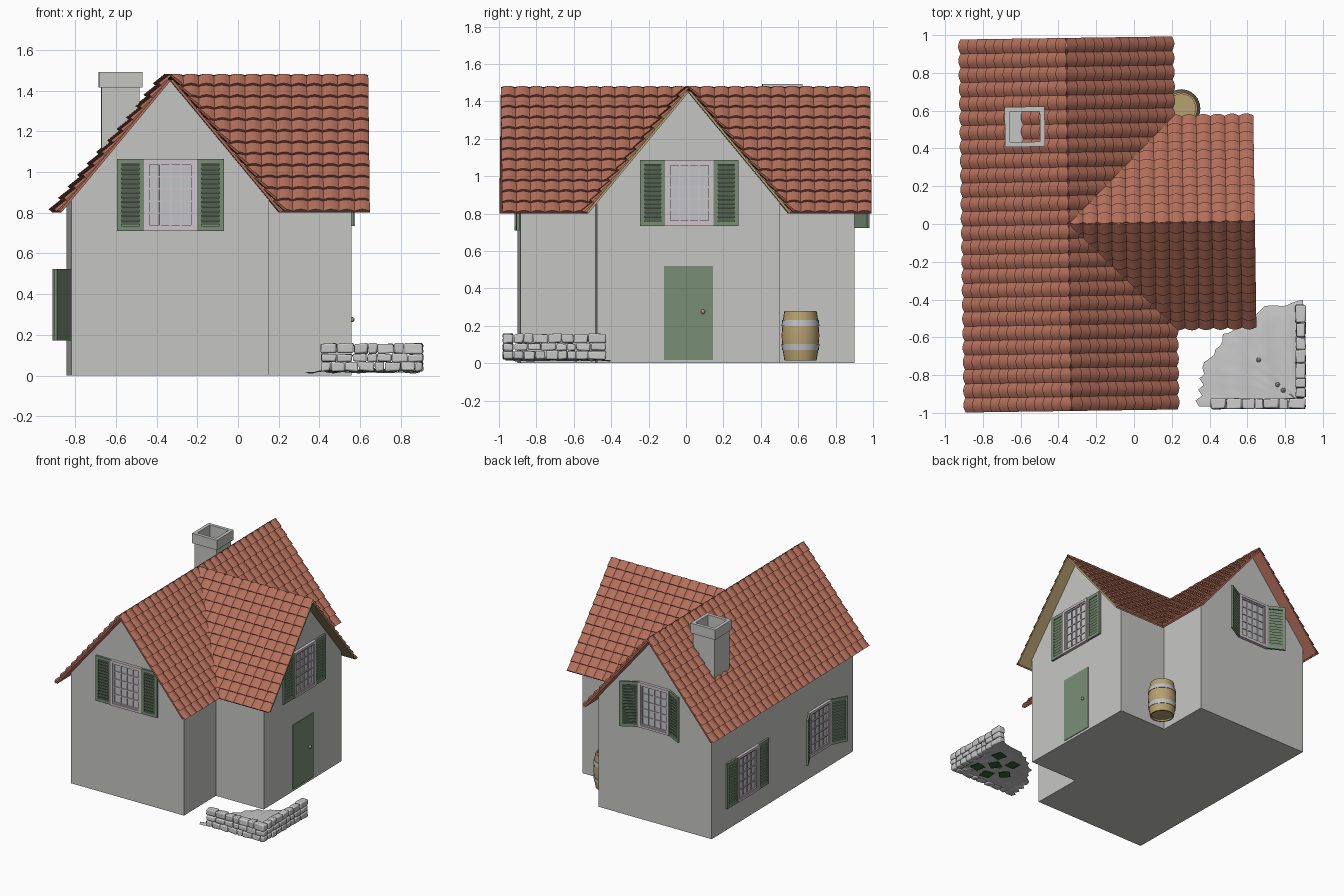
import bpy, bmesh, math, random
from mathutils import Matrix, Vector

if "Cube" in bpy.data.objects:
    bpy.data.objects.remove(bpy.data.objects["Cube"])

random.seed(4)
I4 = Matrix.Identity(4)
HOUSE = Matrix.Translation((-0.345, 0, 0)) @ Matrix.Rotation(0.0145, 4, 'Z')  # house stands slightly turned


def mat(name, r, g, b):
    m = bpy.data.materials.new(name)
    m.diffuse_color = (r, g, b, 1)
    m.use_nodes = True
    m.node_tree.nodes["Principled BSDF"].inputs["Base Color"].default_value = m.diffuse_color
    return m


PLASTER = mat("plaster_grey", 0.56, 0.56, 0.55)
TILE = mat("terracotta", 0.46, 0.16, 0.105)
WOOD = mat("tan_wood", 0.47, 0.35, 0.16)
GREEN = mat("shutter_green", 0.19, 0.27, 0.18)
FRAME = mat("window_white", 0.62, 0.55, 0.59)
GLASS = mat("window_glass", 0.54, 0.55, 0.56)
STONE = mat("stone", 0.58, 0.58, 0.58)
METAL = mat("hoop_metal", 0.52, 0.53, 0.55)
LEAF = mat("leaf_green", 0.03, 0.13, 0.04)
BRASS = mat("knob", 0.33, 0.3, 0.24)


def finish(bm, name, mats, world=HOUSE, smooth=None):
    me = bpy.data.meshes.new(name)
    bm.to_mesh(me)
    bm.free()
    for m in mats:
        me.materials.append(m)
    ob = bpy.data.objects.new(name, me)
    bpy.context.collection.objects.link(ob)
    ob.matrix_world = world
    if smooth:
        bpy.ops.object.select_all(action='DESELECT')
        ob.select_set(True)
        bpy.context.view_layer.objects.active = ob
        bpy.ops.object.shade_smooth_by_angle(angle=math.radians(smooth))
    return ob


def box(bm, lo, hi, m=I4, idx=0):
    lo, hi = Vector(lo), Vector(hi)
    mx = m @ Matrix.Translation((lo + hi) / 2) @ Matrix.Diagonal((*(hi - lo), 1))
    vs = bmesh.ops.create_cube(bm, size=1, matrix=mx)['verts']
    for f in {f for v in vs for f in v.link_faces}:
        f.material_index = idx
    return vs


def lathe(bm, prof, n, c=(0, 0), phase=0, ends=True):
    rings = [[bm.verts.new((c[0] + r * math.cos(phase + math.tau * k / n),
                            c[1] + r * math.sin(phase + math.tau * k / n), z)) for k in range(n)]
             for r, z in prof]
    for a, b in zip(rings, rings[1:]):
        for k in range(n):
            j = (k + 1) % n
            bm.faces.new((a[k], a[j], b[j], b[k]))
    if ends:
        bm.faces.new(rings[0][::-1])
        bm.faces.new(rings[-1])


# House walls: gabled prisms for the main block and the wing
PEAK, SLOPE = 1.447, 1.207
TH = math.atan(SLOPE)
C, S = math.cos(TH), math.sin(TH)


def gabled(name, half, a, b, m):
    bm = bmesh.new()
    e = PEAK - half * SLOPE
    pts = [(-half, 0), (half, 0), (half, e), (0, PEAK), (-half, e)]
    f = bm.faces.new([bm.verts.new((x, a, z)) for x, z in pts])
    ext = bmesh.ops.extrude_face_region(bm, geom=[f])['geom']
    bmesh.ops.translate(bm, verts=[v for v in ext if isinstance(v, bmesh.types.BMVert)], vec=(0, b - a, 0))
    bmesh.ops.transform(bm, matrix=m, verts=bm.verts)
    bmesh.ops.recalc_face_normals(bm, faces=bm.faces)
    finish(bm, name, [PLASTER])


gabled("main_walls", 0.485, -0.893, 0.893, I4)
gabled("wing_walls", 0.49, -0.895, 0, Matrix.Rotation(math.pi / 2, 4, 'Z'))

# Roof slopes: x runs down the slope, y along the ridge; each has a board and rows of curved tiles
T0, T1, ROWS, SUB = -0.027, 0.85, 12, 7


def slope(name, s0, s1, clip, m, board):
    bm = bmesh.new()

    def P(t, s, n):
        return bm.verts.new((t * C + n * S, s, PEAK - t * S + n * C))
    # board under the tiles
    q = [[P(t, s, n) for t, s in ((0, s0), (T1 - 0.01, s0), (T1 - 0.01, s1), (0, s1))] for n in (0.001, 0.013)]
    fs = [q[0][::-1], q[1]] + [(q[0][k], q[0][(k + 1) % 4], q[1][(k + 1) % 4], q[1][k]) for k in range(4)]
    for vs in fs:
        bm.faces.new(vs).material_index = 1
    # tiles
    n = round((s1 - s0) / 0.076) * SUB
    dt = (T1 - T0) / ROWS
    for r in range(ROWS):
        t = T0 + r * dt
        lines = []
        for tt, lift in ((t, 0.013), (t + dt, 0.024), (t + dt, None)):
            line = []
            for k in range(n + 1):
                w = 0.015 * abs(math.sin(math.pi * k / SUB))
                h = 0.012 if lift is None else lift + w * (0.7 if lift < 0.02 else 1)
                line.append(P(tt, s0 + (s1 - s0) * k / n, h))
            lines.append(line)
        for a, b in zip(lines, lines[1:]):
            for k in range(n):
                bm.faces.new((a[k], b[k], b[k + 1], a[k + 1]))
    if clip:  # mitre along the valley
        bmesh.ops.bisect_plane(bm, geom=bm.verts[:] + bm.edges[:] + bm.faces[:], plane_co=(0, 0, 0),
                               plane_no=(1, -1, 0), clear_outer=True)
    bmesh.ops.transform(bm, matrix=m, verts=bm.verts)
    if m.determinant() < 0:
        bmesh.ops.reverse_faces(bm, faces=bm.faces)
    finish(bm, name, [TILE, board], smooth=35)


FX, FY = Matrix.Diagonal((-1, 1, 1, 1)), Matrix.Diagonal((1, -1, 1, 1))
SWAP = Matrix(((0, 1, 0, 0), (1, 0, 0, 0), (0, 0, 1, 0), (0, 0, 0, 1)))
slope("main_roof_left", -0.99, 0.985, False, FX, TILE)
slope("main_roof_right_back", 0, 0.985, True, I4, TILE)
slope("main_roof_right_front", 0, 0.99, True, FY, TILE)
slope("wing_roof_back", 0, 0.985, True, SWAP, WOOD)
slope("wing_roof_front", 0, 0.985, True, FY @ SWAP, WOOD)

# Chimney: hollow square shaft with a wider cap
bm = bmesh.new()
prof = [(0.093, 0.95), (0.093, 1.415), (0.106, 1.415), (0.106, 1.492), (0.08, 1.492), (0.08, 1.2)]
lathe(bm, [(r * math.sqrt(2), z) for r, z in prof], 4, (-0.2255, 0.518), math.pi / 4)
finish(bm, "chimney", [PLASTER])


# Windows with louvred shutters, built facing -y and turned onto each wall
def window(name, pos, turn, ajar=0):
    base = Matrix.Translation(pos) @ Matrix.Rotation(math.radians(turn), 4, 'Z')
    w, h = 0.13, 0.176
    bm = bmesh.new()
    box(bm, (-w, -0.005, -h), (w, 0.01, h), base, 1)
    for ww, hh, t, d in ((w, h, 0.018, 0.022), (w - 0.018, h - 0.018, 0.01, 0.015)):
        for sg in (-1, 1):
            box(bm, (sg * (ww - t / 2) - t / 2, -d, -hh), (sg * (ww - t / 2) + t / 2, 0, hh), base)
            box(bm, (-ww + t, -d, sg * (hh - t / 2) - t / 2), (ww - t, 0, sg * (hh - t / 2) + t / 2), base)
    for k in (-1, 0, 1):
        box(bm, (k * 0.051 - 0.004, -0.012, -h + 0.02), (k * 0.051 + 0.004, 0, h - 0.02), base)
    for k in (-1.5, -0.5, 0.5, 1.5):
        box(bm, (-w + 0.02, -0.011, k * 0.06 - 0.004), (w - 0.02, 0, k * 0.06 + 0.004), base)
    finish(bm, name + "_window", [FRAME, GLASS])
    bm = bmesh.new()
    W = 0.145 if ajar else 0.133
    for sg in (-1, 1):
        m = base @ Matrix.Translation((sg * w, -0.002, 0)) @ Matrix.Rotation(-sg * math.radians(ajar), 4, 'Z')
        m = m @ Matrix.Translation((sg * W / 2, 0, 0))
        box(bm, (-W / 2, -0.005, -h), (W / 2, 0, h), m)
        for e in (-1, 1):
            box(bm, (e * (W / 2 - 0.011) - 0.011, -0.015, -h), (e * (W / 2 - 0.011) + 0.011, -0.004, h), m)
            box(bm, (-W / 2 + 0.02, -0.015, e * (h - 0.012) - 0.012), (W / 2 - 0.02, -0.004, e * (h - 0.012) + 0.012), m)
        for k in range(13):
            sm = m @ Matrix.Translation((0, -0.008, -0.138 + 0.023 * k)) @ Matrix.Rotation(math.radians(30), 4, 'X')
            box(bm, (-W / 2 + 0.02, -0.0025, -0.011), (W / 2 - 0.02, 0.0025, 0.011), sm)
    finish(bm, name + "_shutters", [GREEN])


window("front", (0, -0.893, 0.887), 0)
window("wing", (0.895, 0.005, 0.91), 90)
window("back", (0, 0.893, 0.9), 180, 28)
window("left_back", (-0.485, 0.455, 0.348), -90)
window("left_front", (-0.485, -0.455, 0.348), -90, 28)

# Door and knob
bm = bmesh.new()
box(bm, (0.89, -0.13, 0.018), (0.901, 0.13, 0.52))
finish(bm, "door", [GREEN])
bm = bmesh.new()
bmesh.ops.create_uvsphere(bm, u_segments=12, v_segments=8, radius=0.012,
                          matrix=Matrix.Translation((0.907, 0.078, 0.275)))
finish(bm, "door_knob", [BRASS], smooth=60)

# Barrel with two hoops
bm = bmesh.new()
lathe(bm, [(0.076, 0.028), (0.076, 0.015), (0.086, 0.015), (0.096, 0.075), (0.101, 0.148), (0.096, 0.22),
           (0.086, 0.28), (0.076, 0.28), (0.076, 0.264)], 24, (0.25, 0.612))
finish(bm, "barrel", [WOOD], I4, 35)
bm = bmesh.new()
for z0, r0, r1 in ((0.07, 0.098, 0.1015), (0.198, 0.1015, 0.098)):
    lathe(bm, [(r0 - 0.006, z0), (r0, z0), (r1, z0 + 0.032), (r1 - 0.006, z0 + 0.032)], 24, (0.25, 0.612), ends=False)
finish(bm, "barrel_hoops", [METAL], I4, 35)

# Garden wall: three courses of irregular stones in an L
bm = bmesh.new()
for along_x, a, b in ((True, 0.405, 0.91), (False, -0.922, -0.425)):
    for z0, z1 in ((0.022, 0.066), (0.068, 0.106), (0.108, 0.157)):
        p = a + random.uniform(0, 0.012)
        while p < b - 0.015:
            q = min(p + random.uniform(0.045, 0.085), b)
            q = b if b - q < 0.025 else q
            if along_x:
                vs = box(bm, (p, -0.978, z0), (q - 0.003, -0.925, z1))
            else:
                vs = box(bm, (0.857, p, z0), (0.908, q - 0.003, z1))
            for v in vs:
                v.co += Vector([random.uniform(-0.004, 0.004) for _ in range(3)])
            p = q
ob = finish(bm, "garden_wall", [STONE], I4, 30)
bev = ob.modifiers.new("worn_edges", 'BEVEL')
bev.width, bev.segments = 0.008, 2

# Paving: rough quarter circle of rock with a ragged rim, and small pebbles
bm = bmesh.new()
NA, NR = 30, 14
grid = []
for i in range(NA + 1):
    ang = math.pi / 2 + math.pi / 2 * i / NA
    rim = 0.545 + random.uniform(-0.018, 0.018)
    row = []
    for j in range(NR + 1):
        r = 0.01 + rim * j / NR
        x, y = 0.895 + r * math.cos(ang), -0.965 + r * math.sin(ang)
        z = 0.027 + 0.005 * math.sin(x * 45 + y * 6) + random.uniform(-0.002, 0.002) - 0.012 * (j / NR) ** 6
        row.append(bm.verts.new((x, y, z)))
    grid.append(row)
for a, b in zip(grid, grid[1:]):
    for j in range(NR):
        bm.faces.new((a[j], a[j + 1], b[j + 1], b[j]))
for x, y in ((0.66, -0.72), (0.76, -0.85), (0.79, -0.88)):
    bmesh.ops.create_icosphere(bm, subdivisions=1, radius=0.014, matrix=Matrix.Translation((x, y, 0.03)))
bmesh.ops.recalc_face_normals(bm, faces=bm.faces)
finish(bm, "paving", [STONE], I4, 30)

# Leaf patches beneath the paving
bm = bmesh.new()
for x, y in ((0.62, -0.62), (0.72, -0.7), (0.58, -0.76), (0.68, -0.84), (0.78, -0.58), (0.8, -0.8)):
    m = Matrix.Translation((x, y, 0.013)) @ Matrix.Rotation(random.uniform(0, 1.5), 4, 'Z')
    box(bm, (-0.04, -0.04, -0.001), (0.04, 0.04, 0.001), m)
finish(bm, "leaf_patches", [LEAF], I4)
